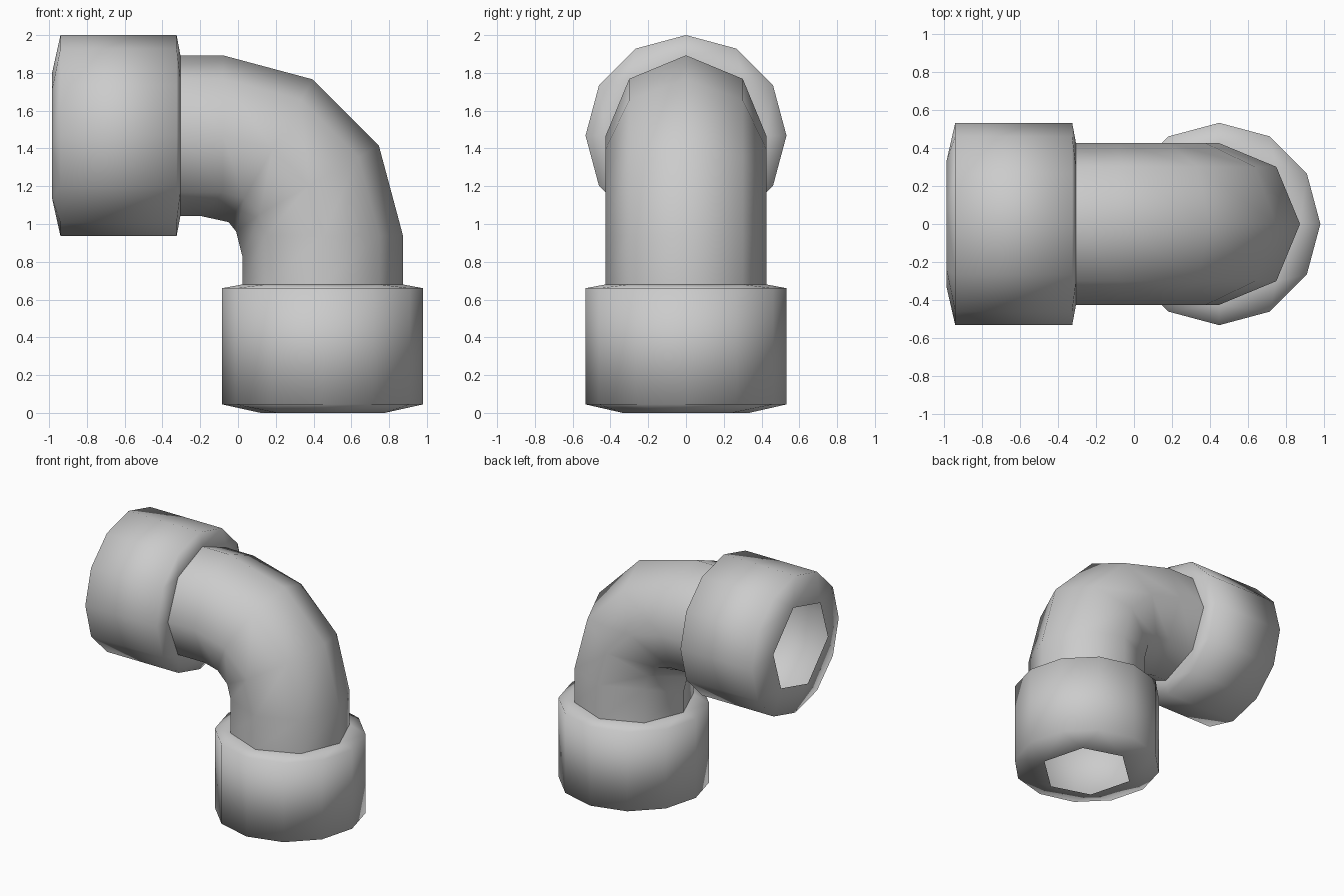
import bpy, bmesh
from math import sin, cos, radians
from mathutils import Matrix

if "Cube" in bpy.data.objects:
    bpy.data.objects.remove(bpy.data.objects["Cube"])


def finish(bm, name, matrix=None):
    bmesh.ops.recalc_face_normals(bm, faces=bm.faces)
    mesh = bpy.data.meshes.new(name)
    bm.to_mesh(mesh)
    bm.free()
    obj = bpy.data.objects.new(name, mesh)
    bpy.context.collection.objects.link(obj)
    if matrix:
        obj.matrix_world = matrix
    bpy.ops.object.select_all(action='DESELECT')
    obj.select_set(True)
    bpy.context.view_layer.objects.active = obj
    bpy.ops.object.shade_smooth_by_angle(angle=radians(80))
    return obj


def add_loop(bm, points):
    verts = [bm.verts.new(p) for p in points]
    return [bm.edges.new((v, verts[(i + 1) % len(verts)])) for i, v in enumerate(verts)]


def skin(bm, loops):
    for a, b in zip(loops, loops[1:]):
        bmesh.ops.bridge_loops(bm, edges=a + b)


def even(n):
    return [i * 360 / n for i in range(n)]


def socket(name, matrix):
    # open six-sided mouth, twelve-sided collar, eight-sided neck at the pipe
    rings = [(0.0, 0.34, [-15, 45, 100, 165, 225, 280]),
             (0.045, 0.532, even(12)),
             (0.66, 0.532, even(12)),
             (0.68, 0.425, even(8))]
    bm = bmesh.new()
    skin(bm, [add_loop(bm, [(r * cos(radians(a)), r * sin(radians(a)), z) for a in angles])
              for z, r, angles in rings])
    finish(bm, name, matrix)


# Sockets: one standing on the ground, one turned to face -x
socket("lower_socket", Matrix.Translation((0.448, 0, 0)))
turn = Matrix(((0, 0, 1, -0.985), (0, -1, 0, 0), (1, 0, 0, 1.468), (0, 0, 0, 1)))
socket("side_socket", turn)

# Elbow pipe: octagon swept through a quarter bend, inner line tightened
R, r, cx, cz = 0.528, 0.425, -0.08, 0.94
inner = [(-0.20, 1.043), (-0.05, 1.01), (-0.01, 0.96), (0.023, 0.83)]


def section(t, dx=0, dz=0, inside=None):
    pts = []
    for a in even(8):
        d = R + r * cos(radians(a))
        x, z = cx + d * sin(radians(t)) + dx, cz + d * cos(radians(t)) + dz
        if inside and a == 180:
            x, z = inside
        pts.append((x, r * sin(radians(a)), z))
    return pts


bm = bmesh.new()
sections = [section(0, dx=-0.305 - cx)]
sections += [section(30 * i, inside=p) for i, p in enumerate(inner)]
sections += [section(90, dz=0.68 - cz)]
skin(bm, [add_loop(bm, s) for s in sections])
finish(bm, "elbow_pipe")
